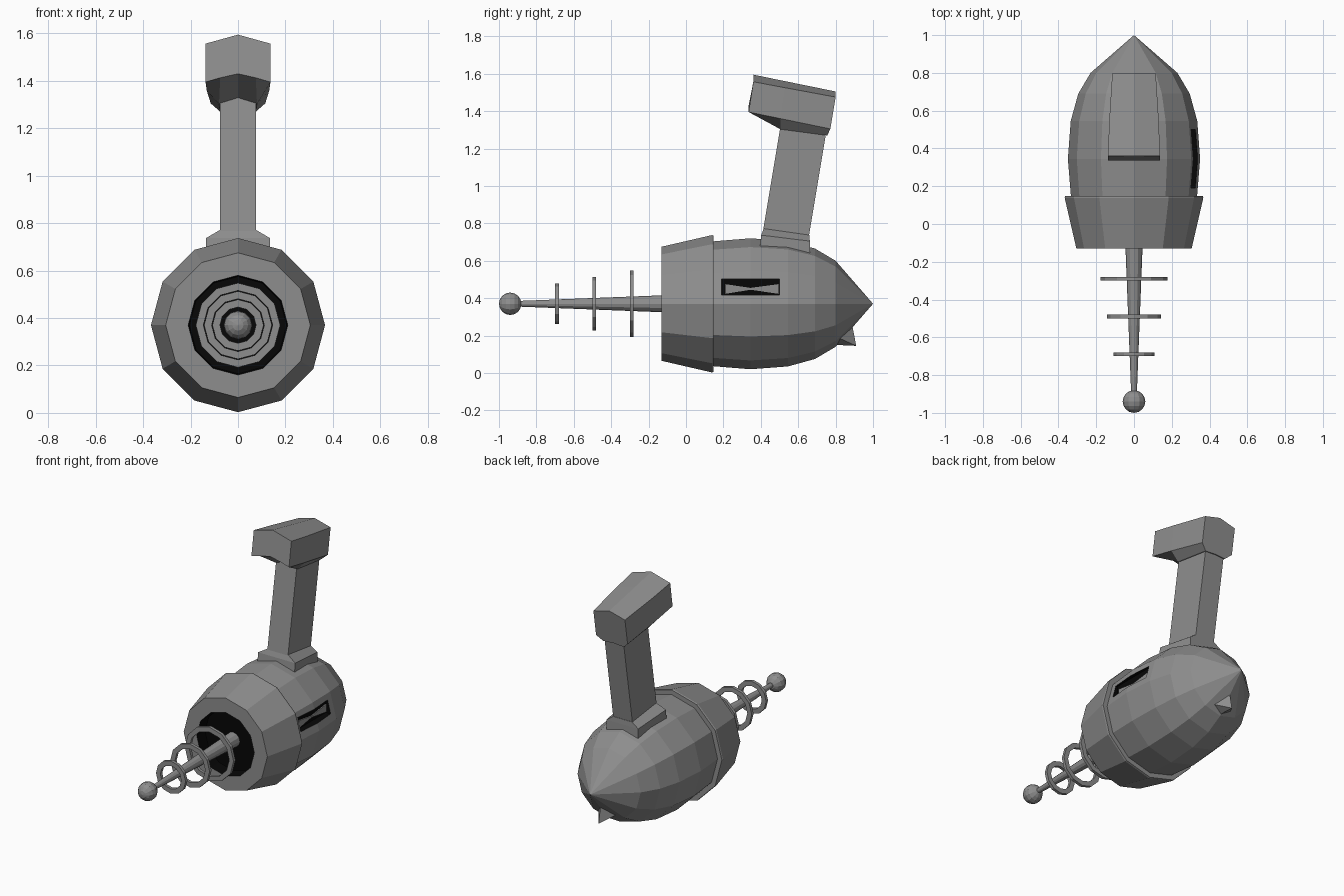
import bpy, bmesh
from math import sin, cos, pi

if "Cube" in bpy.data.objects:
    bpy.data.objects.remove(bpy.data.objects["Cube"])

ZC = 0.37  # height of the barrel axis
black = bpy.data.materials.new("black")
black.diffuse_color = (0.002, 0.002, 0.002, 1)
black.use_nodes = True
black.node_tree.nodes["Principled BSDF"].inputs["Base Color"].default_value = black.diffuse_color
grey = bpy.data.materials.new("dark_grey")
grey.diffuse_color = (0.27, 0.27, 0.27, 1)
grey.use_nodes = True
grey.node_tree.nodes["Principled BSDF"].inputs["Base Color"].default_value = grey.diffuse_color


def make(name, verts, faces, dark=()):
    """Mesh object from points and faces; faces listed in dark become black."""
    me = bpy.data.meshes.new(name)
    bm = bmesh.new()
    vs = [bm.verts.new(v) for v in verts]
    for i, f in enumerate(faces):
        face = bm.faces.new([vs[k] for k in f])
        face.material_index = int(i in dark)
    bmesh.ops.remove_doubles(bm, verts=bm.verts, dist=1e-5)
    bmesh.ops.recalc_face_normals(bm, faces=bm.faces)
    bm.to_mesh(me)
    bm.free()
    me.materials.append(grey)
    me.materials.append(black)
    ob = bpy.data.objects.new(name, me)
    bpy.context.collection.objects.link(ob)
    return ob


def lathe(name, profile, n=12, closed=False, dark=()):
    """Revolve (radius, y) points about the barrel axis."""
    m = len(profile)
    verts = [(r * sin(2 * pi * k / n), y, ZC + r * cos(2 * pi * k / n))
             for k in range(n) for r, y in profile]
    faces, darks = [], set()
    for k in range(n):
        a, b = k * m, (k + 1) % n * m
        for i in range(m if closed else m - 1):
            j = (i + 1) % m
            if i in dark:
                darks.add(len(faces))
            faces.append((a + i, a + j, b + j, b + i))
    return make(name, verts, faces, darks)


def loft(name, sections):
    """Join cross-sections of equal point count and cap both ends."""
    n = len(sections[0])
    verts = [p for s in sections for p in s]
    faces = [(a * n + i, a * n + (i + 1) % n, (a + 1) * n + (i + 1) % n, (a + 1) * n + i)
             for a in range(len(sections) - 1) for i in range(n)]
    faces += [tuple(range(n)), tuple(range(len(verts) - n, len(verts)))]
    return make(name, verts, faces)


def rect(w0, y0, z0, w1, y1, z1):
    """Tilted cross-section from a front edge to a back edge (half width, y, z)."""
    return [(-w0, y0, z0), (w0, y0, z0), (w1, y1, z1), (-w1, y1, z1)]


# Rear body with pointed tail
body = lathe("body", [(0, 0.1), (0.33, 0.1), (0.335, 0.16), (0.35, 0.345), (0.335, 0.545),
                      (0.295, 0.69), (0.23, 0.80), (0, 1.0)])

# Side port cut into the right side
port = [[(x, y, z) for y, z in ((0.19, 0.417), (0.50, 0.417), (0.50, 0.503), (0.19, 0.503))]
        for x in (0.29, 0.4)]
cutter = loft("port_cutter", port)
for p in cutter.data.polygons:
    p.material_index = 1
mod = body.modifiers.new("port", 'BOOLEAN')
mod.object = cutter
mod.solver = 'EXACT'
bpy.context.view_layer.objects.active = body
bpy.ops.object.modifier_apply(modifier="port")
bpy.data.objects.remove(cutter)

# Tapered plate inside the port
plate = [(0.21, 0.423), (0.345, 0.445), (0.495, 0.423), (0.495, 0.475), (0.345, 0.455), (0.21, 0.475)]
loft("port_plate", [[(x, y, z) for y, z in plate] for x in (0.285, 0.297)])

# Front collar with dark muzzle
lathe("collar", [(0, -0.05), (0.205, -0.05), (0.21, -0.13), (0.305, -0.13), (0.367, 0.138),
                 (0.365, 0.148), (0.33, 0.148), (0, 0.148)], dark=(0, 1))

# Emitter rod, rings and ball
lathe("emitter_rod", [(0, -0.03), (0.05, -0.03), (0.045, -0.13), (0.015, -0.90), (0, -0.90)])
for i, (y, r) in enumerate(((-0.29, 0.178), (-0.49, 0.143), (-0.69, 0.108))):
    lathe(f"emitter_ring_{i + 1}", [(r, y - 0.01), (r, y + 0.01), (r - 0.032, y + 0.01),
                                    (r - 0.032, y - 0.01)], closed=True)
lathe("emitter_ball", [(0.06 * sin(pi * k / 8), -0.94 - 0.06 * cos(pi * k / 8)) for k in range(9)])

# Grip base, post and peaked cap
loft("grip_base", [rect(0.135, 0.39, 0.62, 0.115, 0.665, 0.60),
                   rect(0.135, 0.402, 0.737, 0.115, 0.662, 0.705),
                   rect(0.075, 0.415, 0.772, 0.07, 0.66, 0.737)])
loft("grip_post", [rect(0.075, 0.402, 0.70, 0.07, 0.652, 0.70),
                   rect(0.075, 0.51, 1.35, 0.07, 0.755, 1.32)])


def cap_section(w, y_top, ridge, eave, y_low, low, wi, y_in, inner, mid):
    half = [(w, y_top, eave), (w, y_low, low), (wi, y_in, inner)]
    return ([(0, y_top, ridge)] + half + [(0, y_in, mid)]
            + [(-x, y, z) for x, y, z in reversed(half)])


loft("grip_cap", [
    cap_section(0.137, 0.36, 1.595, 1.557, 0.335, 1.395, 0.075, 0.335, 1.413, 1.43),
    cap_section(0.132, 0.53, 1.56, 1.525, 0.505, 1.36, 0.08, 0.505, 1.303, 1.33),
    cap_section(0.115, 0.80, 1.505, 1.475, 0.772, 1.305, 0.075, 0.755, 1.27, 1.275)])

# Pointed fin under the tail
make("tail_fin", [(0, 0.91, 0.145), (0, 0.80, 0.15), (0.08, 0.80, 0.195),
                  (0, 0.89, 0.25), (-0.08, 0.80, 0.195)],
     [(0, 1, 2), (0, 2, 3), (0, 3, 4), (0, 4, 1), (1, 2, 3, 4)])
